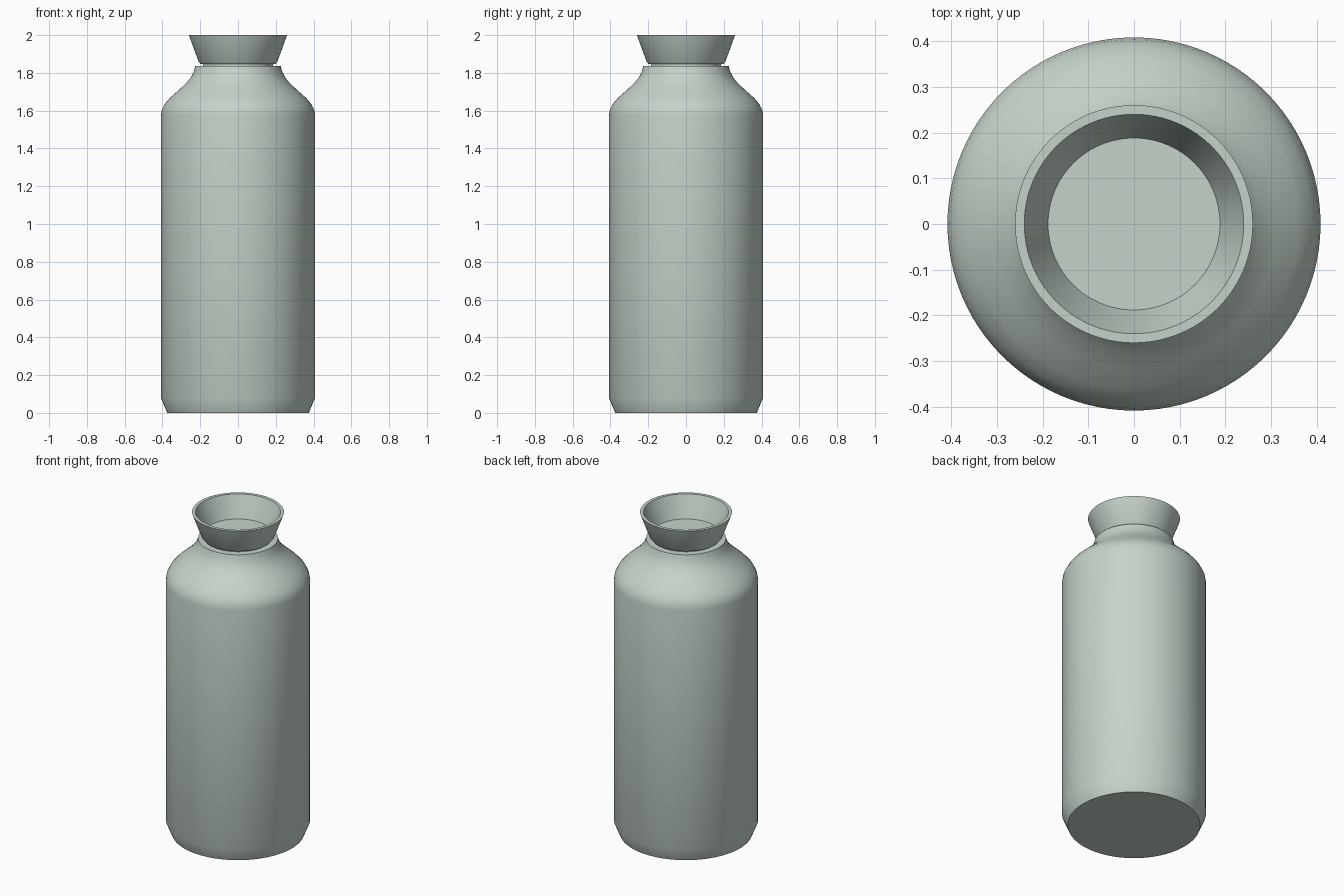
import bpy, bmesh, math

cube = bpy.data.objects.get("Cube")
if cube:
    bpy.data.objects.remove(cube, do_unlink=True)

SEGMENTS = 96

sage = bpy.data.materials.new("pale_sage")
sage.use_nodes = True
colour = (0.56, 0.65, 0.59, 1.0)
sage.diffuse_color = colour
sage.node_tree.nodes["Principled BSDF"].inputs["Base Color"].default_value = colour


def lathe(name, profile):
    """Spin a (radius, height) profile around z; it starts and ends on the axis."""
    bm = bmesh.new()
    verts = [bm.verts.new((r, 0, z)) for r, z in profile]
    edges = [bm.edges.new(pair) for pair in zip(verts, verts[1:])]
    bmesh.ops.spin(bm, geom=verts + edges, cent=(0, 0, 0), axis=(0, 0, 1),
                   angle=math.tau, steps=SEGMENTS, use_duplicate=False)
    bmesh.ops.remove_doubles(bm, verts=bm.verts, dist=0.0001)
    bmesh.ops.recalc_face_normals(bm, faces=bm.faces)
    mesh = bpy.data.meshes.new(name)
    bm.to_mesh(mesh)
    bm.free()
    mesh.materials.append(sage)
    obj = bpy.data.objects.new(name, mesh)
    bpy.context.collection.objects.link(obj)
    bpy.ops.object.select_all(action='DESELECT')
    obj.select_set(True)
    bpy.context.view_layer.objects.active = obj
    bpy.ops.object.shade_smooth_by_angle(angle=math.radians(35))
    return obj


# Body: chamfered foot, straight wall, curved shoulder, short neck
lathe("bottle_body", [
    (0, 0), (0.375, 0), (0.408, 0.08), (0.408, 1.575),
    (0.403, 1.605), (0.388, 1.635), (0.36, 1.668), (0.315, 1.708),
    (0.275, 1.745), (0.248, 1.779), (0.233, 1.81), (0.226, 1.837),
    (0.185, 1.837), (0.185, 1.85), (0, 1.85)])

# Stopper: flared open cup with a thin rim
lathe("flared_stopper", [
    (0, 1.846), (0.198, 1.846), (0.208, 1.858), (0.26, 2.0),
    (0.24, 2.0), (0.188, 1.868), (0, 1.868)])
